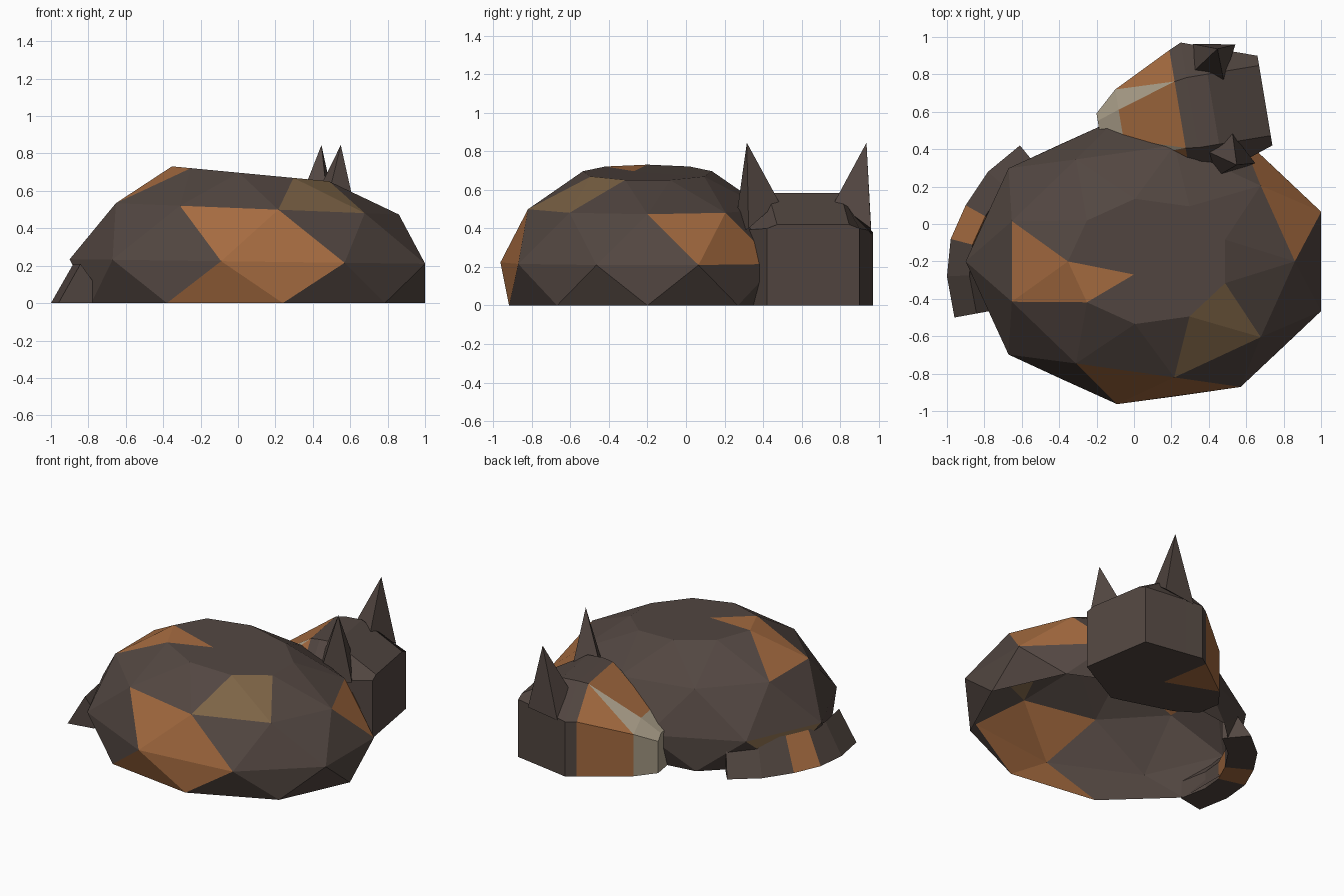
import bpy, bmesh
from math import cos, sin, radians
from mathutils import Vector

cube = bpy.data.objects.get("Cube")
if cube:
    bpy.data.objects.remove(cube, do_unlink=True)


def material(name, rgb):
    m = bpy.data.materials.new(name)
    m.use_nodes = True
    m.diffuse_color = (*rgb, 1)
    m.node_tree.nodes["Principled BSDF"].inputs["Base Color"].default_value = (*rgb, 1)
    return m


MATS = [material("dark_fur", (0.085, 0.062, 0.053)),
        material("orange_fur", (0.376, 0.147, 0.051)),
        material("brown_fur", (0.205, 0.127, 0.061)),
        material("cream_fur", (0.41, 0.35, 0.254))]
DARK, ORANGE, BROWN, CREAM = range(4)


def finish(name, bm, closed=True):
    if closed:
        bmesh.ops.recalc_face_normals(bm, faces=bm.faces)
    me = bpy.data.meshes.new(name)
    bm.to_mesh(me)
    bm.free()
    for m in MATS:
        me.materials.append(m)
    ob = bpy.data.objects.new(name, me)
    bpy.context.collection.objects.link(ob)
    return ob


def face(bm, verts, colour=DARK):
    bm.faces.new(verts).material_index = colour


# Body: open faceted dome, nine-sided rings each turned half a step
CX, CY, STEP = 0.08, -0.2, 40
RINGS = [(0.92, 0.73, 0, 0), (0.98, 0.775, 0.222, -0.013),
         (0.78, 0.63, 0.505, -0.04), (0.433, 0.34, 0.69, -0.095)]
# Coat patches keyed by band, then by the angle at the triangle's middle
ORANGE_PATCH = {0: (260, 280), 1: (20, 40, 260, 280), 2: (180, 200), 3: (200,)}
BROWN_PATCH = {0: (160,), 2: (300, 320)}


def coat(band, angle):
    angle %= 360
    if angle in ORANGE_PATCH.get(band, ()):
        return ORANGE
    return BROWN if angle in BROWN_PATCH.get(band, ()) else DARK


bm = bmesh.new()
rings = []
for k, (rx, ry, z, tilt) in enumerate(RINGS):
    ring = {}
    for i in range(9):
        a = STEP * i + 20 * (k % 2)
        dx = rx * cos(radians(a))
        ring[a] = bm.verts.new((CX + dx, CY + ry * sin(radians(a)), z + tilt * dx))
    rings.append(ring)
for k in range(3):
    low, high = rings[k], rings[k + 1]
    for a in low:
        b, mid, nxt = (a + 40) % 360, (a + 20) % 360, (a + 60) % 360
        face(bm, (low[a], low[b], high[mid]), coat(k, mid))
        face(bm, (low[b], high[nxt], high[mid]), coat(k, b))
crown = bm.verts.new((0, -0.27, 0.697))
for a in rings[3]:
    face(bm, (rings[3][a], rings[3][(a + 40) % 360], crown), coat(3, a + 20))
finish("body", bm, closed=False)

# Head frame: origin at the back of the skull, pointing along the muzzle
FORWARD = Vector((-0.986, -0.164, 0))
SIDE = Vector((-0.164, 0.986, 0))


def head_point(f, s, z):
    return Vector((0.70, 0.66, z)) + FORWARD * f + SIDE * s


# Head: lofted sections (forward, half width, cheek height, top half width, top height)
SECTIONS = [(0, 0.243, 0.40, 0.19, 0.42), (0.28, 0.34, 0.39, 0.19, 0.585),
            (0.393, 0.38, 0.38, 0.19, 0.585), (0.46, 0.35, 0.38, 0.18, 0.575),
            (0.78, 0.19, 0.29, 0.08, 0.36), (0.90, 0.08, 0.22, 0.04, 0.26)]
bm = bmesh.new()
loft = []
for f, w, zc, t, zt in SECTIONS:
    outline = [(0, 0), (w, 0), (w, zc), (t, zt), (-t, zt), (-w, zc), (-w, 0)]
    loft.append([bm.verts.new(head_point(f, s, z)) for s, z in outline])
face(bm, loft[0])
face(bm, loft[-1], CREAM)
for n in range(len(loft) - 1):
    a, b = loft[n], loft[n + 1]
    for i in range(7):
        j = (i + 1) % 7
        quad = (a[i], a[j], b[j], b[i])
        if n < 3:
            face(bm, quad)
        elif n == 4:
            face(bm, quad, DARK if i in (0, 6) else CREAM)
        elif i == 0:      # one side of the chin
            face(bm, (a[i], a[j], b[j]), ORANGE)
            face(bm, (a[i], b[j], b[i]))
        elif i == 6:
            face(bm, quad)
        elif i == 2:      # pale streak beside the bridge of the nose
            face(bm, (a[i], a[j], b[i]), ORANGE)
            face(bm, (a[j], b[j], b[i]), CREAM)
        elif i == 4:
            face(bm, (a[i], a[j], b[j]), ORANGE)
            face(bm, (a[i], b[j], b[i]), CREAM)
        else:
            face(bm, quad, ORANGE)
finish("head", bm)

# Ears: four-sided spikes mirrored across the head
EAR_BASE = [(0.20, 0.147, 0.54), (0.36, 0.21, 0.50), (0.33, 0.362, 0.37), (0.106, 0.322, 0.40)]
for name, side in (("near_ear", -1), ("far_ear", 1)):
    bm = bmesh.new()
    base = [bm.verts.new(head_point(f, s * side, z)) for f, s, z in EAR_BASE]
    tip = bm.verts.new(head_point(0.205, 0.315 * side, 0.845))
    face(bm, base)
    for i in range(4):
        face(bm, (base[i], base[(i + 1) % 4], tip))
    finish(name, bm)

# Tail: ridged section swept along the outer edge, with one orange band
EDGE = [Vector((x, y, 0)) for x, y in
        [(-0.61, 0.42), (-0.78, 0.28), (-0.90, 0.10), (-0.98, -0.08), (-1.0, -0.28), (-0.96, -0.50)]]
PROFILE = [(0, 0), (0.12, 0.21), (0.185, 0.12), (0.185, 0)]
bm = bmesh.new()
loft = []
for n, p in enumerate(EDGE):
    along = (EDGE[min(n + 1, 5)] - EDGE[max(n - 1, 0)]).normalized()
    inward = Vector((-along.y, along.x, 0))
    loft.append([bm.verts.new(p + inward * d + Vector((0, 0, z))) for d, z in PROFILE])
face(bm, loft[0])
face(bm, loft[-1])
for n in range(5):
    for i in range(4):
        j = (i + 1) % 4
        face(bm, (loft[n][i], loft[n][j], loft[n + 1][j], loft[n + 1][i]), ORANGE if n == 2 else DARK)
finish("tail", bm)
